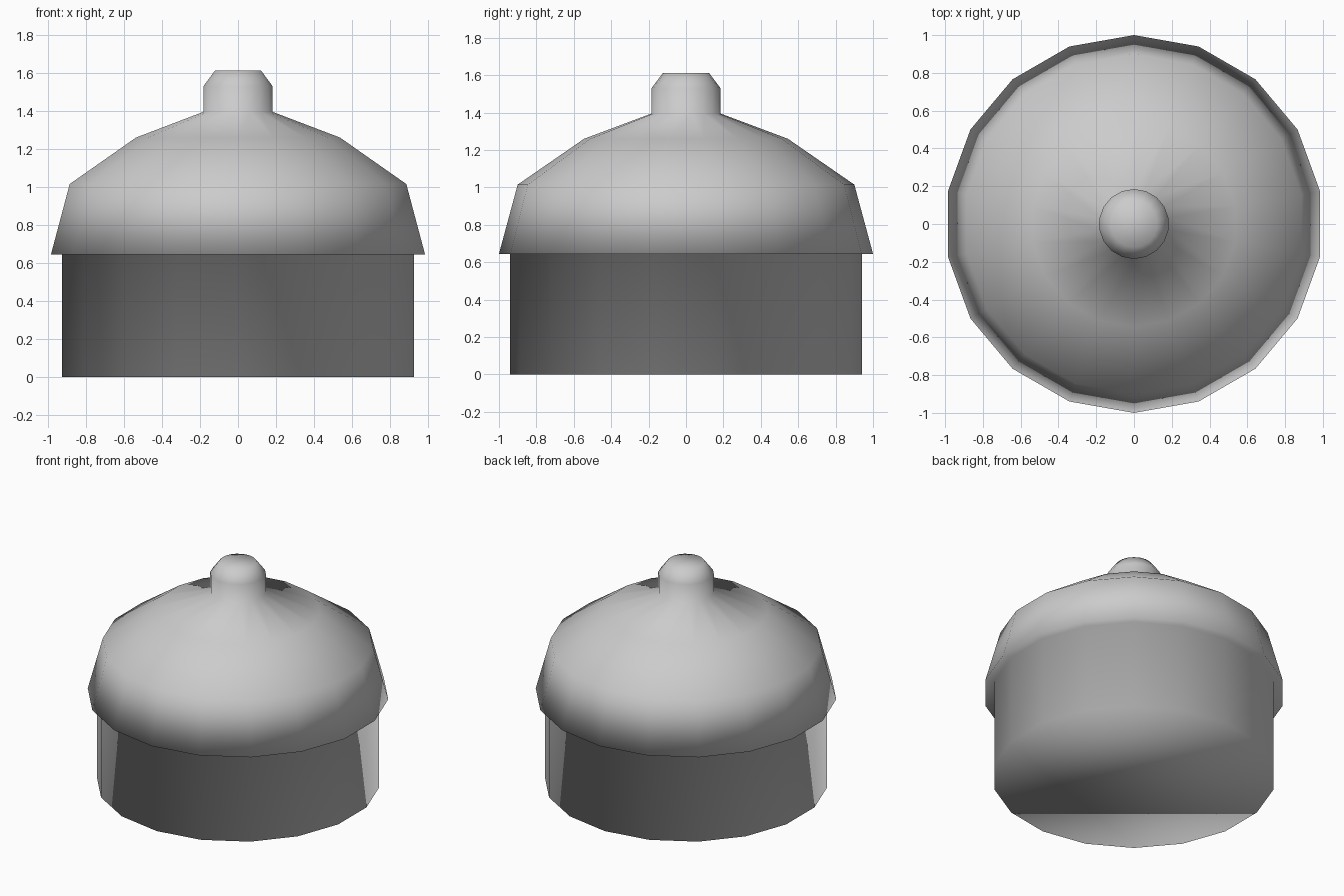
import bpy, bmesh
from math import cos, sin, pi

if "Cube" in bpy.data.objects:
    bpy.data.objects.remove(bpy.data.objects["Cube"])

SIDES = 18

# Outline as (radius, height), from base to knob top
PROFILE = [
    (0.94, 0.0), (0.94, 0.645),                 # drum body
    (1.0, 0.645), (0.9, 1.015), (0.545, 1.26),  # overhanging lid
    (0.185, 1.395), (0.185, 1.53), (0.123, 1.613),  # knob
]


def lathe(name, profile, sides):
    bm = bmesh.new()
    rings = []
    for r, z in profile:
        # a corner lies on the +y / -y axis
        angles = [pi / 2 + 2 * pi * i / sides for i in range(sides)]
        rings.append([bm.verts.new((r * cos(a), r * sin(a), z)) for a in angles])
    for low, high in zip(rings, rings[1:]):
        for i in range(sides):
            j = (i + 1) % sides
            bm.faces.new((low[i], low[j], high[j], high[i]))
    bm.faces.new(rings[0][::-1])
    bm.faces.new(rings[-1])
    # soft shading runs over every edge
    for f in bm.faces:
        f.smooth = True
    mesh = bpy.data.meshes.new(name)
    bm.to_mesh(mesh)
    bm.free()
    obj = bpy.data.objects.new(name, mesh)
    bpy.context.collection.objects.link(obj)
    return obj


# Body, lid and knob are one continuous turned shape
lathe("lidded_pot", PROFILE, SIDES)
